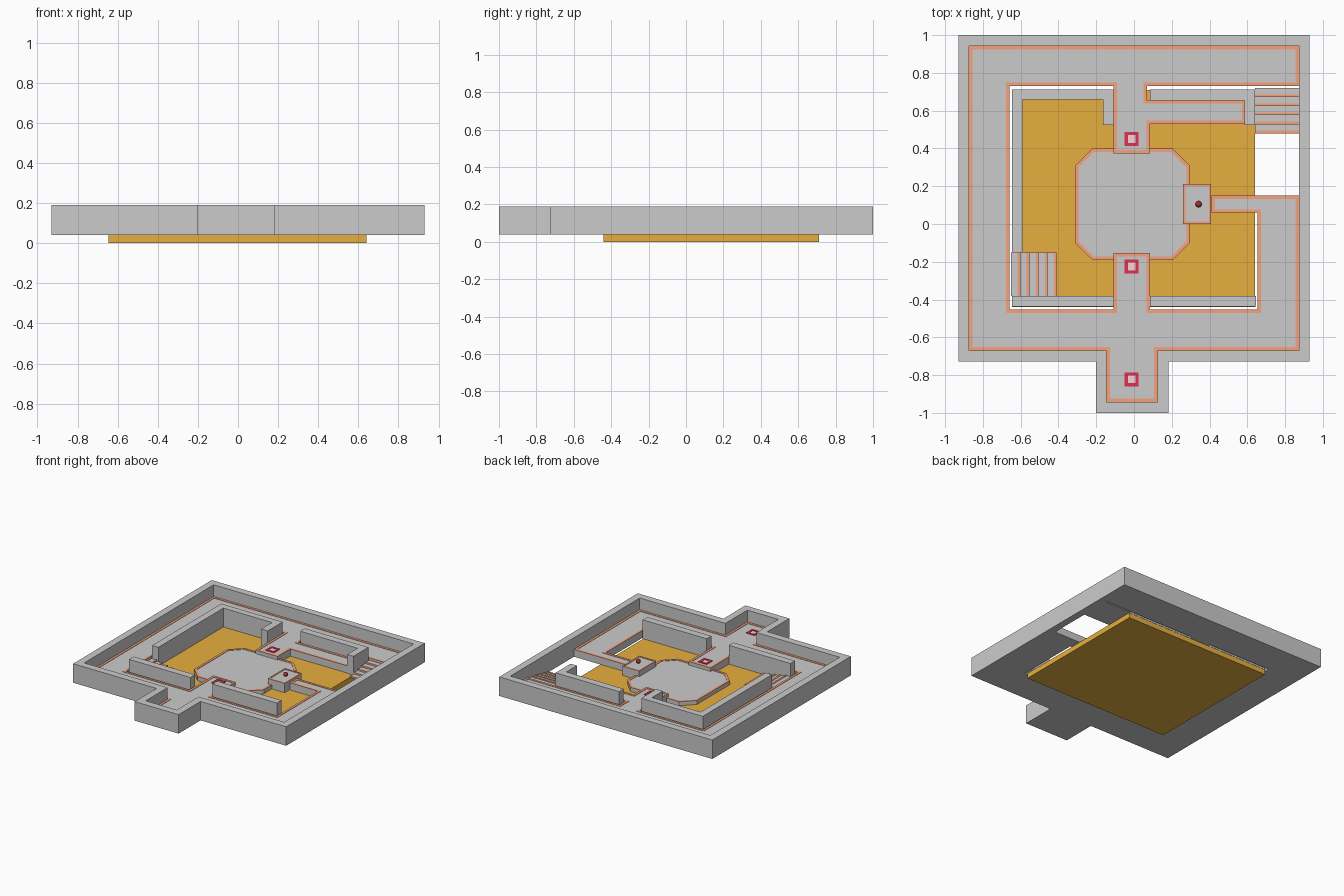
import bpy, bmesh
from mathutils import Vector

if "Cube" in bpy.data.objects:
    bpy.data.objects.remove(bpy.data.objects["Cube"])


def material(name, rgb):
    m = bpy.data.materials.new(name)
    m.diffuse_color = (*rgb, 1)
    m.use_nodes = True
    m.node_tree.nodes["Principled BSDF"].inputs["Base Color"].default_value = m.diffuse_color
    return m


TRIM = material("trim_orange", (0.92, 0.36, 0.2))
LAVA = material("lava_orange", (0.8, 0.43, 0.05))
RED = material("dark_red", (0.75, 0.03, 0.08))
PINK = material("pale_pink", (0.9, 0.68, 0.7))
DARK = material("deep_red", (0.4, 0.03, 0.02))
BASE, FLOOR, TOP = 0.04, 0.095, 0.19
LINE = 0.018


def finish(name, bm, mat):
    bmesh.ops.recalc_face_normals(bm, faces=bm.faces)
    me = bpy.data.meshes.new(name)
    bm.to_mesh(me)
    bm.free()
    if mat:
        me.materials.append(mat)
    ob = bpy.data.objects.new(name, me)
    bpy.context.collection.objects.link(ob)
    return ob


def prism(name, pts, z0, z1, mat=None):
    """Extrude a closed outline from z0 to z1."""
    bm = bmesh.new()
    lo = [bm.verts.new((x, y, z0)) for x, y in pts]
    hi = [bm.verts.new((x, y, z1)) for x, y in pts]
    bm.faces.new(lo[::-1])
    bm.faces.new(hi)
    n = len(pts)
    for i in range(n):
        j = (i + 1) % n
        bm.faces.new((lo[i], lo[j], hi[j], hi[i]))
    return finish(name, bm, mat)


def rect(x0, x1, y0, y1):
    return [(x0, y0), (x1, y0), (x1, y1), (x0, y1)]


def inset(pts, d):
    """Move a closed outline inward by d (outward when negative)."""
    p = [Vector(q) for q in pts]
    n = len(p)
    if sum(p[i - 1].x * p[i].y - p[i].x * p[i - 1].y for i in range(n)) < 0:
        d = -d
    out = []
    for i in range(n):
        a = (p[i] - p[i - 1]).normalized()
        b = (p[(i + 1) % n] - p[i]).normalized()
        na, nb = Vector((-a.y, a.x)), Vector((-b.y, b.x))
        out.append(p[i] + (na + nb) * (d / (1 + na.dot(nb))))
    return out


def border(name, pts, d, z0, z1, mat=None):
    """Closed band of width d following an outline."""
    bm = bmesh.new()
    rings = [[bm.verts.new((x, y, z)) for x, y in r]
             for r, z in ((pts, z0), (pts, z1), (inset(pts, d), z1), (inset(pts, d), z0))]
    n = len(pts)
    for k in range(4):
        a, b = rings[k], rings[(k + 1) % 4]
        for i in range(n):
            j = (i + 1) % n
            bm.faces.new((a[i], a[j], b[j], b[i]))
    return finish(name, bm, mat)


# Outer wall with the entrance bay at the front
outer = [(-.873, -.67), (-.145, -.67), (-.145, -.943), (.125, -.943),
         (.125, -.67), (.873, -.67), (.873, .943), (-.873, .943)]
border("outer_wall", outer, -0.057, BASE, TOP)

# Walkway with bridges and side ledge, one outline open at the right
inner = [(.873, .73), (.068, .73), (.068, .655), (.59, .655), (.59, .53),
         (.085, .53), (.085, .373), (-.108, .373), (-.108, .73), (-.66, .73),
         (-.66, -.452), (-.108, -.452), (-.108, -.153), (.085, -.153),
         (.085, -.452), (.655, -.452), (.655, .06), (.41, .06), (.41, .15), (.873, .15)]
inner[1:3] = [(.068, .73), (.068, .655)]
walk = [(.873, -.67)] + outer[4::-1] + [outer[7], outer[6]] + inner
prism("walkway", walk, BASE, FLOOR)
border("walkway_trim", walk, LINE, FLOOR - .002, FLOOR + .003, TRIM)

# Inner walls around the pit
prism("back_left_wall", [(-.66, -.15), (-.59, -.15), (-.59, .66), (-.165, .66),
      (-.165, .525), (-.108, .525), (-.108, .73 - LINE), (-.645, .73 - LINE), (-.645, -.15)][1:],
      BASE, TOP)
prism("back_right_wall", [(.085, .655), (.585, .655), (.585, .525), (.64, .525),
      (.64, .712), (.085, .712)], BASE, TOP)
for side, x0, x1 in (("left", -.645, -.108), ("right", .085, .645)):
    prism(f"front_{side}_wall", rect(x0, x1, -.437, -.38), BASE, TOP)

# Lava slab filling the pit
prism("lava_pool", rect(-.645, .64, -.44, .71), 0, BASE + .001, LAVA)

# Central island with cut corners
island = [(-.22, -.19), (.205, -.19), (.295, -.1), (.295, .31),
          (.205, .4), (-.22, .4), (-.312, .31), (-.312, -.1)]
prism("island", island, BASE, .07)
border("island_trim", island, LINE, .068, .073, TRIM)

# Raised pedestal with a small ball
pedestal = rect(.26, .408, 0, .212)
prism("pedestal", pedestal, BASE, .112)
border("pedestal_trim", pedestal, .012, .11, .115, TRIM)
bpy.ops.mesh.primitive_uv_sphere_add(segments=16, ring_count=8, radius=.017,
                                     location=(.342, .105, .13))
ball = bpy.context.object
ball.name = "ball"
ball.data.materials.append(DARK)
bpy.ops.object.shade_smooth()

# Two flights of steps, each tread with an edge strip
STEP = 0.048
for i in range(5):
    z = FLOOR - (i + 1) * (FLOOR - BASE) / 6
    x = -.65 + i * STEP
    prism(f"left_step_{i}", rect(x, x + STEP, -.38, -.15), BASE, z)
    prism(f"left_step_trim_{i}", rect(x + STEP - .014, x + STEP, -.38, -.15), z - .002, z + .003, TRIM)
    y = .72 - i * STEP
    prism(f"right_step_{i}", rect(.64, .873, y - STEP, y), BASE, z)
    prism(f"right_step_trim_{i}", rect(.64, .873, y - STEP, y - STEP + .014), z - .002, z + .003, TRIM)

# Square floor markers
for i, y in enumerate((.45, -.225, -.823)):
    sq = rect(-.049, .025, y - .037, y + .037)
    border(f"marker_frame_{i}", sq, .017, FLOOR - .002, FLOOR + .005, RED)
    prism(f"marker_plate_{i}", inset(sq, .016), FLOOR - .002, FLOOR + .002, PINK)
